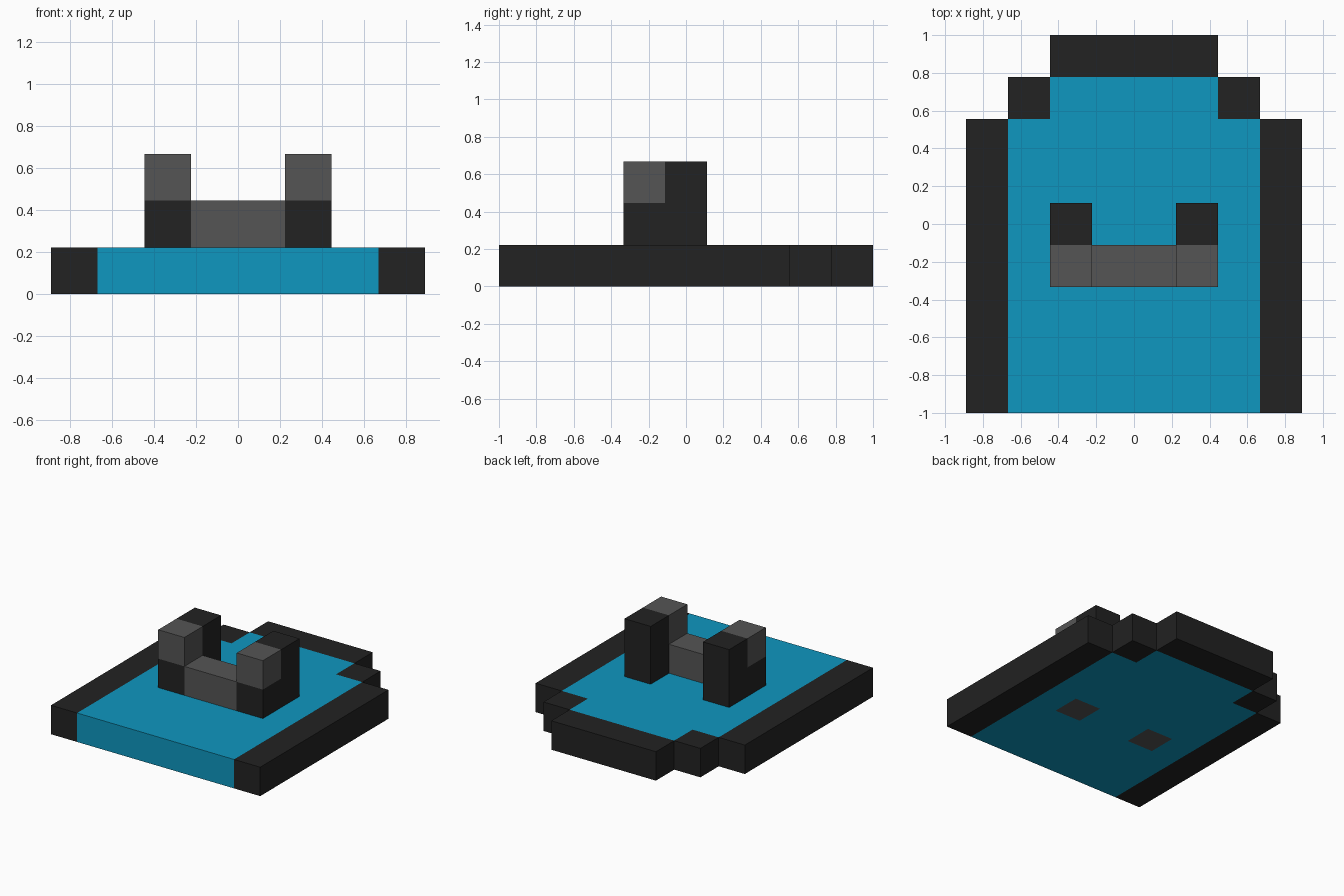
import bpy
import bmesh
from mathutils import Vector

U = 2 / 9  # edge of one block

cube = bpy.data.objects.get("Cube")
if cube:
    bpy.data.objects.remove(cube, do_unlink=True)


def material(name, rgb):
    m = bpy.data.materials.new(name)
    m.use_nodes = True
    m.diffuse_color = (*rgb, 1)
    bsdf = next(n for n in m.node_tree.nodes if n.type == 'BSDF_PRINCIPLED')
    bsdf.inputs["Base Color"].default_value = (*rgb, 1)
    return m


black = material("charcoal black", (0.016, 0.016, 0.016))
blue = material("bright blue", (0.0045, 0.31, 0.53))
grey = material("mid grey", (0.091, 0.091, 0.091))


def prism(name, outline, direction, mats):
    """Extrude a flat outline, both given in block units."""
    bm = bmesh.new()
    face = bm.faces.new([bm.verts.new(Vector(p) * U) for p in outline])
    ext = bmesh.ops.extrude_face_region(bm, geom=[face], use_keep_orig=True)
    verts = [g for g in ext["geom"] if isinstance(g, bmesh.types.BMVert)]
    bmesh.ops.translate(bm, verts=verts, vec=Vector(direction) * U)
    bmesh.ops.recalc_face_normals(bm, faces=bm.faces)
    mesh = bpy.data.meshes.new(name)
    for m in mats:
        mesh.materials.append(m)
    obj = bpy.data.objects.new(name, mesh)
    bpy.context.collection.objects.link(obj)
    return bm, obj


def finish(bm, obj):
    bm.to_mesh(obj.data)
    bm.free()


def box(name, x, y, z, mat):
    outline = [(x[0], y[0], z[0]), (x[1], y[0], z[0]), (x[1], y[1], z[0]), (x[0], y[1], z[0])]
    finish(*prism(name, outline, (0, 0, z[1] - z[0]), [mat]))


# Blue slab, narrower at the back
slab = [(-3, -4.5, 0), (3, -4.5, 0), (3, 2.5, 0), (2, 2.5, 0),
        (2, 3.5, 0), (-2, 3.5, 0), (-2, 2.5, 0), (-3, 2.5, 0)]
bm, obj = prism("base_slab", slab, (0, 0, 1), [blue, grey])
# Cut the slab along block lines and colour the underside squares below the posts
for axis, cuts in ((0, (-2, -1, 1, 2)), (1, (-1.5, -0.5))):
    for c in cuts:
        co, no = Vector(), Vector()
        co[axis], no[axis] = c * U, 1
        bmesh.ops.bisect_plane(bm, geom=bm.verts[:] + bm.edges[:] + bm.faces[:],
                               plane_co=co, plane_no=no)
for f in bm.faces:
    c = f.calc_center_median() / U
    if c.z < 0.01 and 1 < abs(c.x) < 2 and -1.5 < c.y < -0.5:
        f.material_index = 1
finish(bm, obj)

# Black border
box("back_border", (-2, 2), (3.5, 4.5), (0, 1), black)
for side, s in (("left", 1), ("right", -1)):
    box(side + "_border", sorted((3 * s, 4 * s)), (-4.5, 2.5), (0, 1), black)
    box(side + "_corner_block", sorted((2 * s, 3 * s)), (2.5, 3.5), (0, 1), black)

    # Stepped black post with a grey block on its front step
    step = [(s, -1.5, 1), (s, 0.5, 1), (s, 0.5, 3), (s, -0.5, 3), (s, -0.5, 2), (s, -1.5, 2)]
    finish(*prism(side + "_post", step, (s, 0, 0), [black]))
    box(side + "_post_cap", sorted((s, 2 * s)), (-1.5, -0.5), (2, 3), grey)

# Grey bar joining the posts
box("cross_bar", (-1, 1), (-1.5, -0.5), (1, 2), grey)
